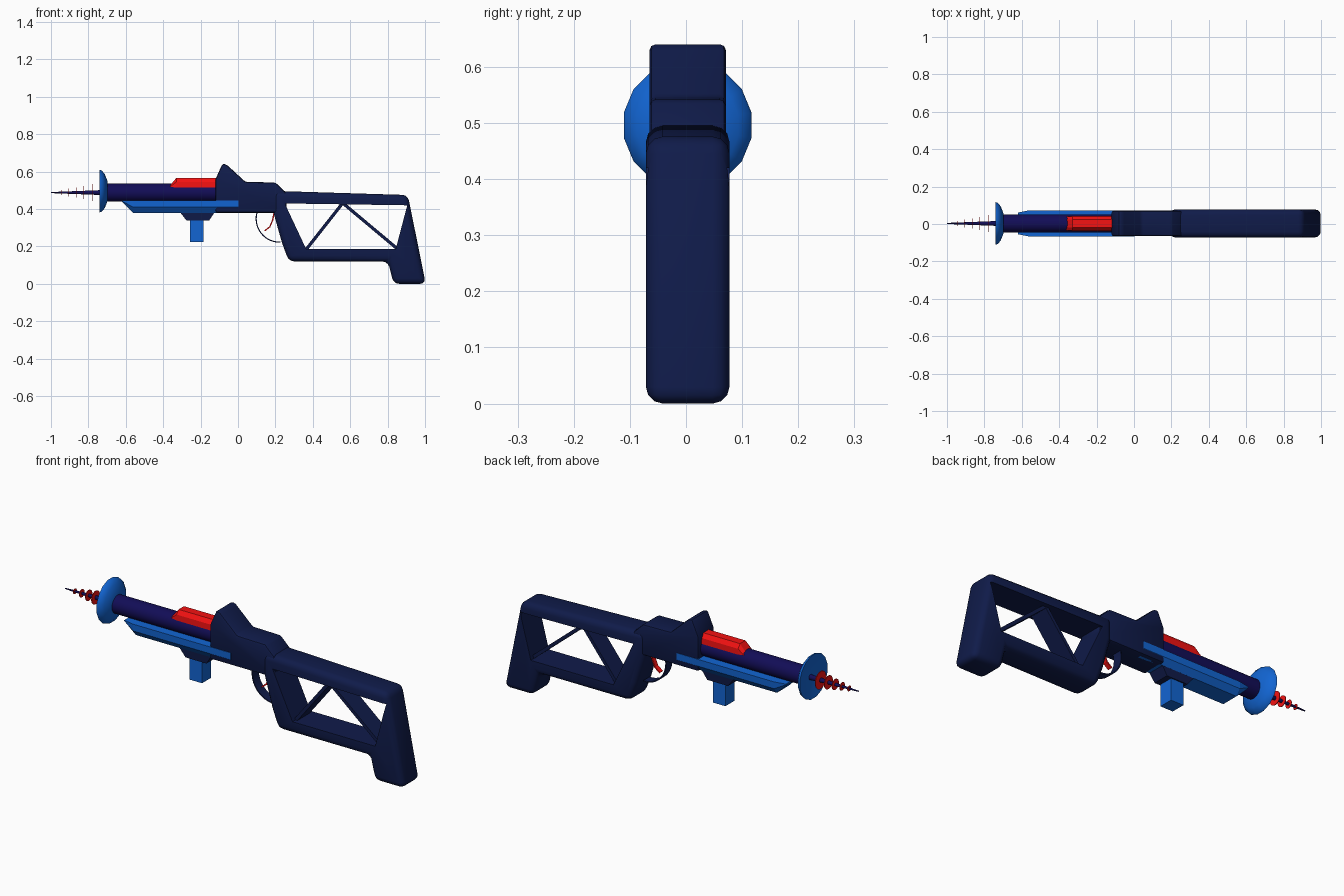
import bpy, bmesh, math
from mathutils import Vector

if "Cube" in bpy.data.objects:
    bpy.data.objects.remove(bpy.data.objects["Cube"])

CY, CZ = 0.003, 0.488   # barrel axis


def material(name, rgb):
    m = bpy.data.materials.new(name)
    m.diffuse_color = (*rgb, 1)
    m.use_nodes = True
    m.node_tree.nodes["Principled BSDF"].inputs["Base Color"].default_value = m.diffuse_color
    return m


NAVY = material("navy", (0.005, 0.011, 0.068))
INDIGO = material("indigo", (0.006, 0.004, 0.095))
BLUE = material("blue", (0.006, 0.13, 0.65))
RED = material("red", (0.9, 0.006, 0.006))


def make(name, bm, mat):
    bmesh.ops.recalc_face_normals(bm, faces=bm.faces)
    me = bpy.data.meshes.new(name)
    bm.to_mesh(me)
    bm.free()
    ob = bpy.data.objects.new(name, me)
    bpy.context.collection.objects.link(ob)
    me.materials.append(mat)
    return ob


def apply(ob):
    bpy.context.view_layer.objects.active = ob
    for m in list(ob.modifiers):
        bpy.ops.object.modifier_apply(modifier=m.name)


def smooth(ob, angle=35):
    bpy.ops.object.select_all(action='DESELECT')
    ob.select_set(True)
    bpy.context.view_layer.objects.active = ob
    bpy.ops.object.shade_smooth_by_angle(angle=math.radians(angle))


def plate(name, pts, half, mat, bevel=0, segments=3):
    """Side (x, z) outline extruded to +-half in y."""
    bm = bmesh.new()
    f = bm.faces.new([bm.verts.new((x, CY - half, z)) for x, z in pts])
    r = bmesh.ops.extrude_face_region(bm, geom=[f])
    bmesh.ops.translate(bm, vec=(0, 2 * half, 0),
                        verts=[v for v in r["geom"] if isinstance(v, bmesh.types.BMVert)])
    ob = make(name, bm, mat)
    if bevel:
        b = ob.modifiers.new("bevel", 'BEVEL')
        b.width, b.segments = bevel, segments
        b.limit_method, b.angle_limit = 'ANGLE', math.radians(25)
        apply(ob)
    return ob


def loft(name, rings, mat):
    """Closed rings of points bridged in order, with capped ends."""
    bm = bmesh.new()
    vs = [[bm.verts.new(p) for p in r] for r in rings]
    n = len(vs[0])
    for a, b in zip(vs, vs[1:]):
        for i in range(n):
            j = (i + 1) % n
            bm.faces.new((a[i], a[j], b[j], b[i]))
    bm.faces.new(vs[0])
    bm.faces.new(vs[-1])
    return make(name, bm, mat)


def turned(name, profile, sides, mat, cz=CZ):
    """Revolve (x, radius) stations about the barrel axis."""
    ang = [2 * math.pi * (i + 0.5) / sides for i in range(sides)]
    return loft(name, [[(x, CY + r * math.cos(a), cz + r * math.sin(a)) for a in ang]
                       for x, r in profile], mat)


def ribbon(name, path, thick, half, mat):
    """Thin strip following an (x, z) path."""
    rings = []
    for i, p in enumerate(path):
        p = Vector(p)
        t = Vector(path[min(i + 1, len(path) - 1)]) - Vector(path[max(i - 1, 0)])
        n = Vector((-t.y, t.x)).normalized() * thick / 2
        a, b = p + n, p - n
        rings.append([(a.x, CY - half, a.y), (a.x, CY + half, a.y),
                      (b.x, CY + half, b.y), (b.x, CY - half, b.y)])
    return loft(name, rings, mat)


# stock frame with its window cut out
stock = plate("stock", [(0.19, 0.497), (0.908, 0.475), (1.004, 0), (0.832, 0), (0.802, 0.12),
                        (0.272, 0.12), (0.235, 0.22), (0.19, 0.38)], 0.0745, NAVY, 0.03)
cutter = plate("window_cutter", [(0.25, 0.43), (0.905, 0.42), (0.843, 0.185), (0.365, 0.185)],
               0.2, NAVY)
cutter.hide_render = True
cut = stock.modifiers.new("window", 'BOOLEAN')
cut.operation, cut.object, cut.solver = 'DIFFERENCE', cutter, 'EXACT'
apply(stock)
bpy.data.objects.remove(cutter)
smooth(stock)

# diagonal struts inside the window
ribbon("front_strut", [(0.36, 0.178), (0.56, 0.432)], 0.017, 0.05, NAVY)
ribbon("rear_strut", [(0.56, 0.432), (0.855, 0.185)], 0.017, 0.05, NAVY)

# receiver with raised sight
receiver = plate("receiver", [(-0.12, 0.38), (-0.12, 0.56), (-0.083, 0.643), (-0.06, 0.637),
                              (0.04, 0.545), (0.2, 0.542), (0.26, 0.485), (0.26, 0.38)],
                 0.068, NAVY, 0.011, 2)
smooth(receiver)

# barrel, dish and tapered needle
smooth(turned("barrel", [(-0.72, 0.048), (-0.1, 0.048)], 24, INDIGO))
smooth(turned("dish", [(-0.722, 0.02), (-0.73, 0.07), (-0.74, 0.116), (-0.728, 0.112),
                       (-0.712, 0.092), (-0.698, 0.055), (-0.695, 0.02)], 16, BLUE, 0.496))
smooth(turned("needle", [(-0.7, 0.015), (-0.77, 0.012), (-1.0, 0.003)], 12, INDIGO))
for i, (x, r) in enumerate([(-0.78, 0.046), (-0.825, 0.035), (-0.865, 0.028),
                            (-0.905, 0.021), (-0.945, 0.014)]):
    turned(f"needle_ring_{i + 1}", [(x - 0.0015, r), (x + 0.0015, r)], 16, RED)


def section(x, rows):
    """Symmetric cross-section from (half width, z) rows."""
    return [(x, CY - w, z) for w, z in rows] + [(x, CY + w, z) for w, z in reversed(rows)]


# red top cover with chamfered edges and sloped nose
loft("top_cover", [section(-0.37, [(0.038, 0.5), (0.036, 0.512), (0.02, 0.518)]),
                   section(-0.33, [(0.04, 0.5), (0.038, 0.545), (0.022, 0.566)]),
                   section(-0.11, [(0.04, 0.5), (0.038, 0.545), (0.022, 0.566)])], RED)

# blue fore-end with undercut nose
loft("fore_end", [section(-0.62, [(0.058, 0.446), (0.057, 0.442), (0.05, 0.438)]),
                  section(-0.56, [(0.07, 0.446), (0.069, 0.41), (0.046, 0.38)]),
                  section(0.004, [(0.07, 0.446), (0.069, 0.41), (0.046, 0.38)])], BLUE)

# foregrip and its bracket
loft("foregrip_bracket", [[(x, y, z) for x, y in ((a, CY - w), (b, CY - w), (b, CY + w), (a, CY + w))]
                          for a, b, w, z in ((-0.31, -0.125, 0.046, 0.383),
                                             (-0.275, -0.155, 0.043, 0.338))], NAVY)
plate("foregrip", [(-0.256, 0.225), (-0.184, 0.225), (-0.184, 0.345), (-0.256, 0.345)], 0.037, BLUE)

# trigger guard and trigger
arc = [math.radians(165 + 107 * i / 14) for i in range(15)]
smooth(ribbon("trigger_guard", [(0.222 + 0.125 * math.cos(a), 0.348 + 0.125 * math.sin(a))
                                for a in arc], 0.006, 0.025, NAVY))
ribbon("trigger", [(0.192, 0.375), (0.185, 0.34), (0.17, 0.305), (0.142, 0.283)], 0.007, 0.012, RED)
